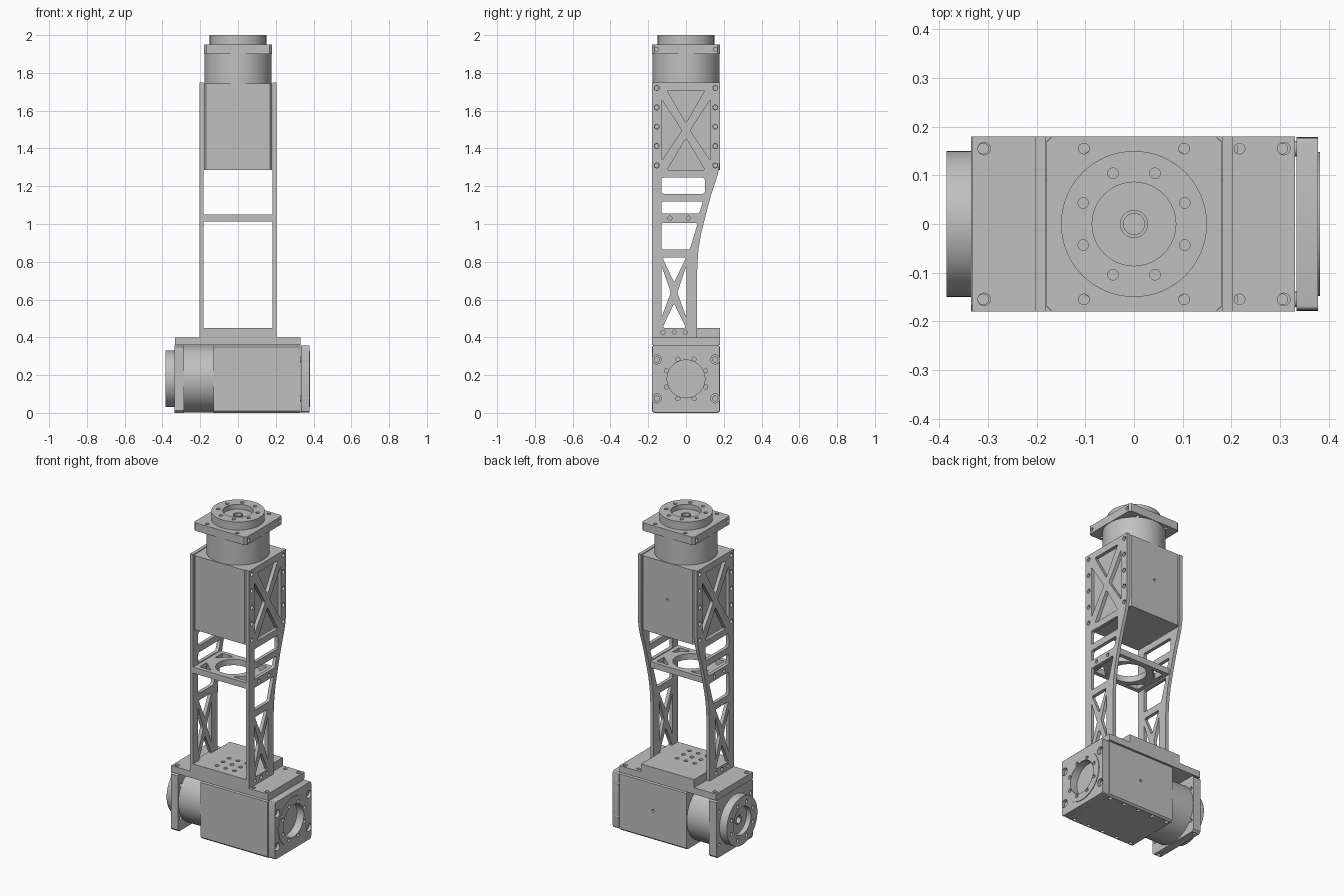
import bpy, bmesh
from math import cos, sin, pi, radians
from mathutils import Matrix, Vector

if "Cube" in bpy.data.objects:
    bpy.data.objects.remove(bpy.data.objects["Cube"], do_unlink=True)

grey = bpy.data.materials.new("machined_grey")
grey.use_nodes = True
tone = (0.527, 0.527, 0.527, 1)
grey.diffuse_color = tone
grey.node_tree.nodes["Principled BSDF"].inputs["Base Color"].default_value = tone


def circle(r, x=0, y=0, n=20):
    return [(x + r * cos(2 * pi * i / n), y + r * sin(2 * pi * i / n)) for i in range(n)]


def bolt_ring():
    return [circle(0.011, 0.113 * cos(a), 0.113 * sin(a), 14)
            for a in [pi / 8 + k * pi / 4 for k in range(8)]]


def corners(r, x, y):
    return [circle(r, sx * x, sy * y, 16) for sx in (-1, 1) for sy in (-1, 1)]


def chamfered(h, c):
    return [(h, c - h), (h, h - c), (h - c, h), (c - h, h),
            (-h, h - c), (-h, c - h), (c - h, -h), (h - c, -h)]


def rect(x0, x1, y0, y1):
    return [(x0, y0), (x1, y0), (x1, y1), (x0, y1)]


def rounded(pts, r=0.012):
    """Replace each corner with a short arc."""
    out = []
    vs = [Vector(p) for p in pts]
    for i, p in enumerate(vs):
        a = p + (vs[i - 1] - p).normalized() * r
        b = p + (vs[(i + 1) % len(vs)] - p).normalized() * r
        for t in (0, 0.33, 0.67, 1):
            out.append(tuple(a * (1 - t) ** 2 + p * 2 * t * (1 - t) + b * t * t))
    return out


def slab(name, outline, z0, z1, holes=(), frame=Matrix()):
    """Extrude an outline with holes from z0 to z1 in the given frame."""
    cu = bpy.data.curves.new(name, 'CURVE')
    cu.dimensions, cu.fill_mode, cu.extrude = '2D', 'BOTH', (z1 - z0) / 2
    for loop in [outline, *holes]:
        sp = cu.splines.new('POLY')
        sp.points.add(len(loop) - 1)
        for pt, (x, y) in zip(sp.points, loop):
            pt.co = (x, y, 0, 1)
        sp.use_cyclic_u = True
    tmp = bpy.data.objects.new(name + "_outline", cu)
    bpy.context.collection.objects.link(tmp)
    mesh = bpy.data.meshes.new_from_object(
        tmp.evaluated_get(bpy.context.evaluated_depsgraph_get()))
    bpy.data.objects.remove(tmp, do_unlink=True)
    mesh.name = name
    bm = bmesh.new()
    bm.from_mesh(mesh)
    bmesh.ops.remove_doubles(bm, verts=bm.verts, dist=1e-5)
    bmesh.ops.recalc_face_normals(bm, faces=bm.faces)
    bm.transform(frame @ Matrix.Translation((0, 0, (z0 + z1) / 2)))
    bm.to_mesh(mesh)
    bm.free()
    mesh.materials.clear()
    mesh.materials.append(grey)
    mesh.shade_smooth()
    mesh.set_sharp_from_angle(angle=radians(30))
    ob = bpy.data.objects.new(name, mesh)
    bpy.context.collection.objects.link(ob)
    return ob


def drill(ob, spots, axis, r, frame):
    """Cut shallow blind holes centred on the given surface points."""
    bm = bmesh.new()
    turn = Matrix.Rotation(pi / 2, 4, axis)
    for p in spots:
        bmesh.ops.create_cone(bm, cap_ends=True, segments=14, radius1=r, radius2=r, depth=0.04,
                              matrix=frame @ Matrix.Translation(p) @ turn)
    mesh = bpy.data.meshes.new(ob.name + "_drill")
    bm.to_mesh(mesh)
    bm.free()
    mesh.materials.append(grey)
    cutter = bpy.data.objects.new(mesh.name, mesh)
    bpy.context.collection.objects.link(cutter)
    cutter.hide_render = True
    cutter.hide_viewport = True
    mod = ob.modifiers.new("holes", 'BOOLEAN')
    mod.operation, mod.object, mod.solver = 'DIFFERENCE', cutter, 'EXACT'


def drive(side, frame):
    """Servo drive: square housing, round gearbox, flange and output hub."""
    body = slab(side + "_housing", chamfered(0.18, 0.01), -0.33, 0.13, frame=frame)
    drill(body, [(sx * 0.18, sy * 0.155, -0.305 + 0.1025 * k)
                 for sx in (-1, 1) for sy in (-1, 1) for k in range(5)], 'Y', 0.011, frame)
    drill(body, [(0, 0.18, -0.1)], 'X', 0.009, frame)
    slab(side + "_gearbox", circle(0.177, n=64), 0.13, 0.285, frame=frame)
    flange = slab(side + "_flange", chamfered(0.18, 0.012), 0.285, 0.335,
                  corners(0.011, 0.103, 0.155), frame)
    drill(flange, [(sx * 0.18, sy * 0.155, 0.31) for sx in (-1, 1) for sy in (-1, 1)],
          'Y', 0.011, frame)
    slab(side + "_output_ring", circle(0.15, n=64), 0.335, 0.385,
         [circle(0.086, n=48)] + bolt_ring(), frame)
    slab(side + "_output_core", circle(0.086, n=48), 0.335, 0.355, [circle(0.022)], frame)
    slab(side + "_output_collar", circle(0.029, n=24), 0.355, 0.362, [circle(0.022)], frame)


lower = Matrix.Translation((0, 0, 0.18)) @ Matrix.Rotation(-pi / 2, 4, 'Y')
drive("upper", Matrix.Translation((0, 0, 1.615)))
drive("lower", lower)

# End cap of the lower drive, with counterbored corner screws
slab("end_cap", rounded(rect(-0.177, 0.177, -0.178, 0.178), 0.015), -0.378, -0.334,
     [circle(0.1, n=48)] + bolt_ring() + corners(0.024, 0.103, 0.155), lower)
slab("end_cap_ring", circle(0.148, n=64), -0.382, -0.378,
     [circle(0.1, n=48)] + bolt_ring(), lower)
for i, ring in enumerate(corners(0.016, 0.103, 0.155)):
    slab(f"cap_screw_{i + 1}", ring, -0.365, -0.33, frame=lower)

# Mounting plate and raised foot block
slab("mounting_plate", rect(-0.333, 0.331, -0.18, 0.18), 0.36, 0.4,
     corners(0.013, 0.308, 0.155) + [circle(0.011, 0.217, s * 0.155) for s in (-1, 1)])
slab("foot_block", rect(-0.182, 0.182, -0.18, 0.18), 0.4, 0.45,
     [circle(0.012, 0.06 * i, -0.06 + 0.06 * j, 14) for i in (-1, 0, 1) for j in (-1, 0, 1)])

# Side plates: lattice cut-outs given as (y, z)
side_profile = [(-0.18, 0.4), (0.058, 0.4), (0.058, 0.7), (0.06, 0.78), (0.066, 0.865),
                (0.078, 0.94), (0.095, 1.01), (0.114, 1.085), (0.135, 1.16),
                (0.16, 1.235), (0.172, 1.28), (0.18, 1.33), (0.18, 1.748), (-0.18, 1.748)]
windows = [
    rect(-0.13, 0.1, 1.16, 1.245),
    [(-0.13, 1.055), (0.07, 1.055), (0.09, 1.12), (-0.13, 1.12)],
    [(-0.13, 0.865), (0.02, 0.865), (0.062, 1.005), (-0.13, 1.005)],
    # lower cross brace
    [(-0.125, 0.822), (-0.063, 0.69), (0.0, 0.822)],
    [(-0.125, 0.45), (0.0, 0.45), (-0.063, 0.58)],
    [(-0.13, 0.505), (-0.08, 0.637), (-0.13, 0.78)],
    [(0.002, 0.505), (0.002, 0.78), (-0.046, 0.637)],
    # upper cross brace
    [(-0.1, 1.707), (0, 1.535), (0.1, 1.707)],
    [(-0.1, 1.285), (0.1, 1.285), (0, 1.455)],
    [(-0.13, 1.335), (-0.022, 1.495), (-0.13, 1.66)],
    [(0.13, 1.335), (0.13, 1.66), (0.022, 1.495)],
]
screw_holes = [circle(0.013, s * 0.155, 1.31 + 0.1025 * k, 14) for s in (-1, 1) for k in range(5)]
screw_holes += [circle(0.011, y, 0.427, 14) for y in (-0.122, -0.062, -0.004)]
screw_holes += [circle(0.011, y, 1.031, 14) for y in (-0.085, 0.012)]
sideways = Matrix(((0, 0, 1, 0), (1, 0, 0, 0), (0, 1, 0, 0), (0, 0, 0, 1)))
for name, x0, x1 in (("left", 0.182, 0.203), ("right", -0.203, -0.182)):
    slab(name + "_side_plate", side_profile, x0, x1,
         [rounded(w) for w in windows] + screw_holes, sideways)

# Cross frame tying the side plates together
gussets = [[(sx * 0.155, -0.045 + sy * 0.11), (sx * 0.075, -0.045 + sy * 0.11),
            (sx * 0.155, -0.045 + sy * 0.04)] for sx in (-1, 1) for sy in (-1, 1)]
slab("cross_frame", rect(-0.182, 0.182, -0.18, 0.09), 1.013, 1.05,
     [circle(0.1, 0, -0.045, 48)] + [rounded(g, 0.008) for g in gussets])
